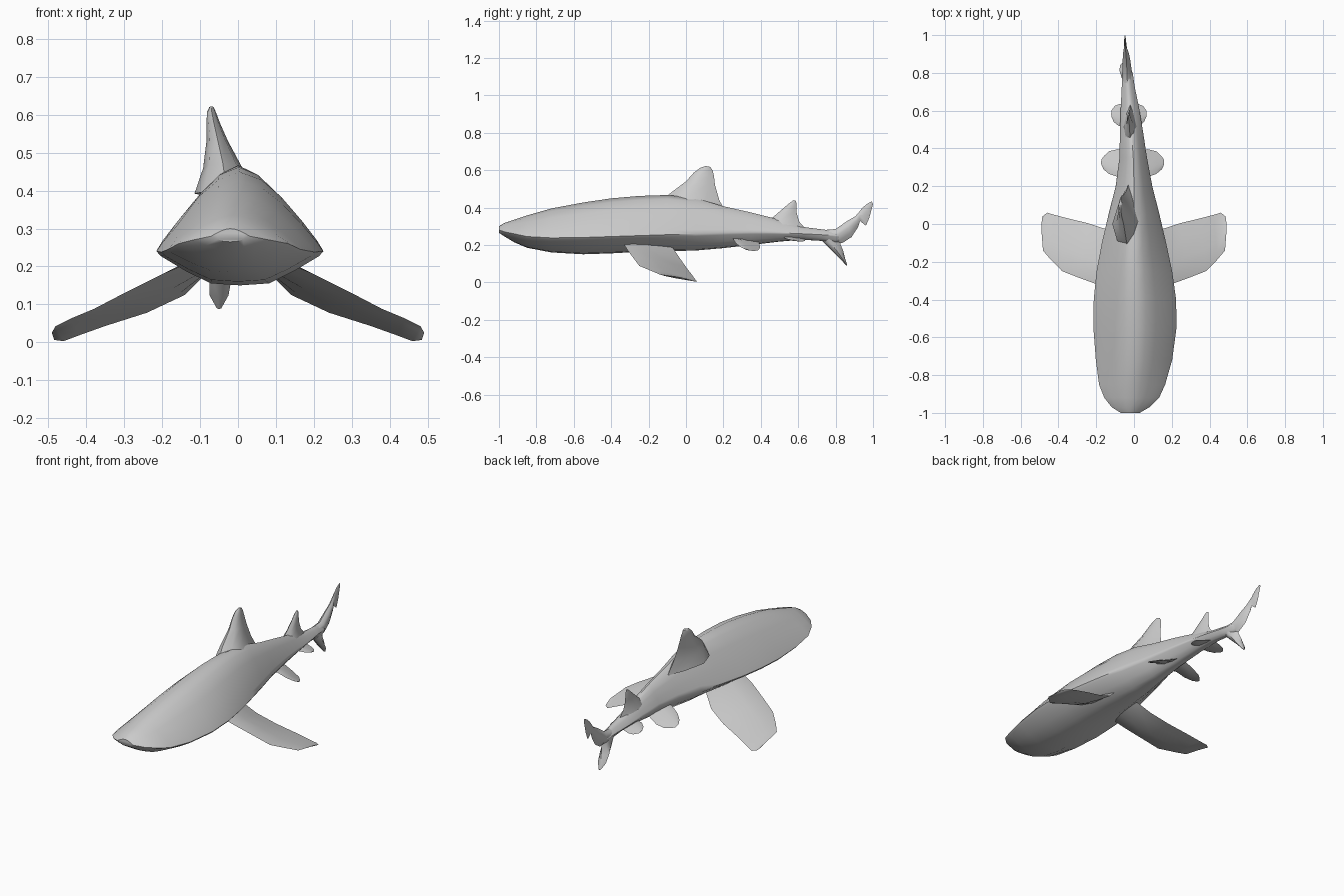
import bpy, bmesh
from mathutils import Vector as V


def loft(name, rings, angle=60):
    """Skin a list of equal-length point rings and cap both ends."""
    bm = bmesh.new()
    vs = [[bm.verts.new(p) for p in r] for r in rings]
    n = len(rings[0])
    for a, b in zip(vs, vs[1:]):
        for i in range(n):
            j = (i + 1) % n
            bm.faces.new((a[i], a[j], b[j], b[i]))
    bm.faces.new(vs[0])
    bm.faces.new(vs[-1])
    bmesh.ops.recalc_face_normals(bm, faces=bm.faces)
    me = bpy.data.meshes.new(name)
    bm.to_mesh(me)
    bm.free()
    ob = bpy.data.objects.new(name, me)
    bpy.context.collection.objects.link(ob)
    bpy.ops.object.select_all(action='DESELECT')
    ob.select_set(True)
    bpy.context.view_layer.objects.active = ob
    bpy.ops.object.shade_smooth_by_angle(angle=angle * 3.14159 / 180)
    return ob


LENS = [(0, 0), (.15, .7), (.4, 1), (.75, .55), (1, 0), (.75, -.55), (.4, -1), (.15, -.7)]


def fin(name, stations, normal):
    """Stations are (leading point, trailing point, half thickness)."""
    n = V(normal).normalized()
    return loft(name, [[V(a).lerp(V(b), t) + n * h * k for t, k in LENS]
                       for a, b, h in stations])


def mid_fin(name, stations):
    """Fin in the vertical plane: (x, lead y, lead z, trail y, trail z, half thickness)."""
    return fin(name, [((x, a, b), (x, c, d), h) for x, a, b, c, d, h in stations], (1, 0, 0))


def pair(name, stations, normal, cx=0):
    for side, s in (("right", 1), ("left", -1)):
        fin(side + "_" + name,
            [((cx + s * a[0], a[1], a[2]), (cx + s * b[0], b[1], b[2]), h) for a, b, h in stations],
            (normal[0] * s, normal[1], normal[2]))


# Body: y, centre x, half width, top z, widest z, bottom z
HALF = [(0, 1), (.26, .9), (.5, .68), (.75, .37), (.93, .12),
        (1, 0), (.95, -.14), (.65, -.58), (.35, -.94), (0, -1)]
SECTION = HALF + [(-x, z) for x, z in HALF[-2:0:-1]]
BODY = [
    (-1.0, -.02, .05, .300, .28, .265),
    (-.97, -.018, .10, .318, .27, .245),
    (-.92, -.012, .145, .335, .26, .215),
    (-.85, -.01, .175, .358, .245, .185),
    (-.72, 0, .202, .395, .238, .16),
    (-.55, .005, .22, .427, .24, .15),
    (-.40, .005, .218, .449, .245, .155),
    (-.25, .002, .20, .462, .25, .163),
    (-.10, 0, .17, .467, .255, .167),
    (.05, 0, .135, .45, .26, .17),
    (.20, 0, .097, .407, .265, .183),
    (.35, -.004, .073, .373, .268, .20),
    (.50, -.014, .06, .335, .265, .218),
    (.62, -.022, .048, .297, .26, .228),
    (.72, -.03, .035, .284, .255, .222),
    (.80, -.035, .028, .275, .25, .21),
    (.84, -.038, .012, .265, .25, .225),
]
loft("body", [[(cx + x * w, y, m + (z * (t - m) if z > 0 else z * (m - b))) for x, z in SECTION]
              for y, cx, w, t, m, b in BODY], 50)

# Fins along the back, leaning slightly to the left
mid_fin("front_dorsal_fin", [
    (-.03, -.14, .40, .21, .38, .085), (-.04, -.09, .472, .178, .44, .052),
    (-.055, 0, .54, .155, .52, .028), (-.065, .04, .585, .15, .565, .018),
    (-.07, .075, .612, .143, .598, .012), (-.07, .105, .622, .13, .617, .006)])
mid_fin("rear_dorsal_fin", [
    (-.02, .43, .32, .64, .285, .035), (-.022, .475, .357, .605, .325, .02),
    (-.025, .525, .40, .592, .37, .012), (-.028, .555, .425, .592, .41, .008),
    (-.028, .575, .44, .588, .435, .004)])

# Tail lobes
mid_fin("upper_tail_lobe", [
    (-.035, .74, .28, .80, .215, .026), (-.037, .80, .285, .835, .21, .025),
    (-.04, .86, .327, .885, .242, .02), (-.043, .905, .353, .92, .295, .014),
    (-.045, .925, .375, .93, .328, .009), (-.046, .94, .395, .962, .303, .006),
    (-.047, .965, .418, .98, .345, .005), (-.048, .992, .433, 1.0, .42, .003)])
mid_fin("lower_tail_lobe", [
    (-.035, .71, .24, .83, .25, .024), (-.04, .745, .205, .825, .205, .026),
    (-.047, .79, .16, .84, .17, .029), (-.05, .83, .12, .85, .13, .025),
    (-.05, .858, .088, .862, .092, .006)])

# Paired side fins
pair("pectoral_fin", [
    ((.10, -.34, .222), (.08, -.07, .185), .018), ((.20, -.318, .18), (.14, -.03, .125), .016),
    ((.29, -.285, .135), (.24, .003, .078), .013), ((.38, -.25, .088), (.35, .03, .043), .009),
    ((.44, -.19, .063), (.42, .048, .018), .006), ((.482, -.14, .042), (.46, .06, .003), .004),
    ((.491, -.02, .025), (.485, .04, .006), .002)], (.38, .12, .9))
pair("pelvic_fin", [
    ((.03, .23, .24), (.03, .39, .215), .012), ((.08, .25, .235), (.08, .396, .185), .009),
    ((.125, .265, .21), (.125, .385, .17), .006), ((.155, .29, .19), (.152, .36, .168), .004),
    ((.166, .315, .178), (.166, .34, .17), .002)], (.4, .2, .9), -.007)
pair("anal_fin", [
    ((.01, .51, .245), (.01, .635, .235), .01), ((.055, .52, .24), (.05, .635, .222), .007),
    ((.08, .54, .232), (.075, .625, .218), .005), ((.093, .57, .225), (.093, .60, .22), .002)],
    (.25, .15, .95), -.027)
